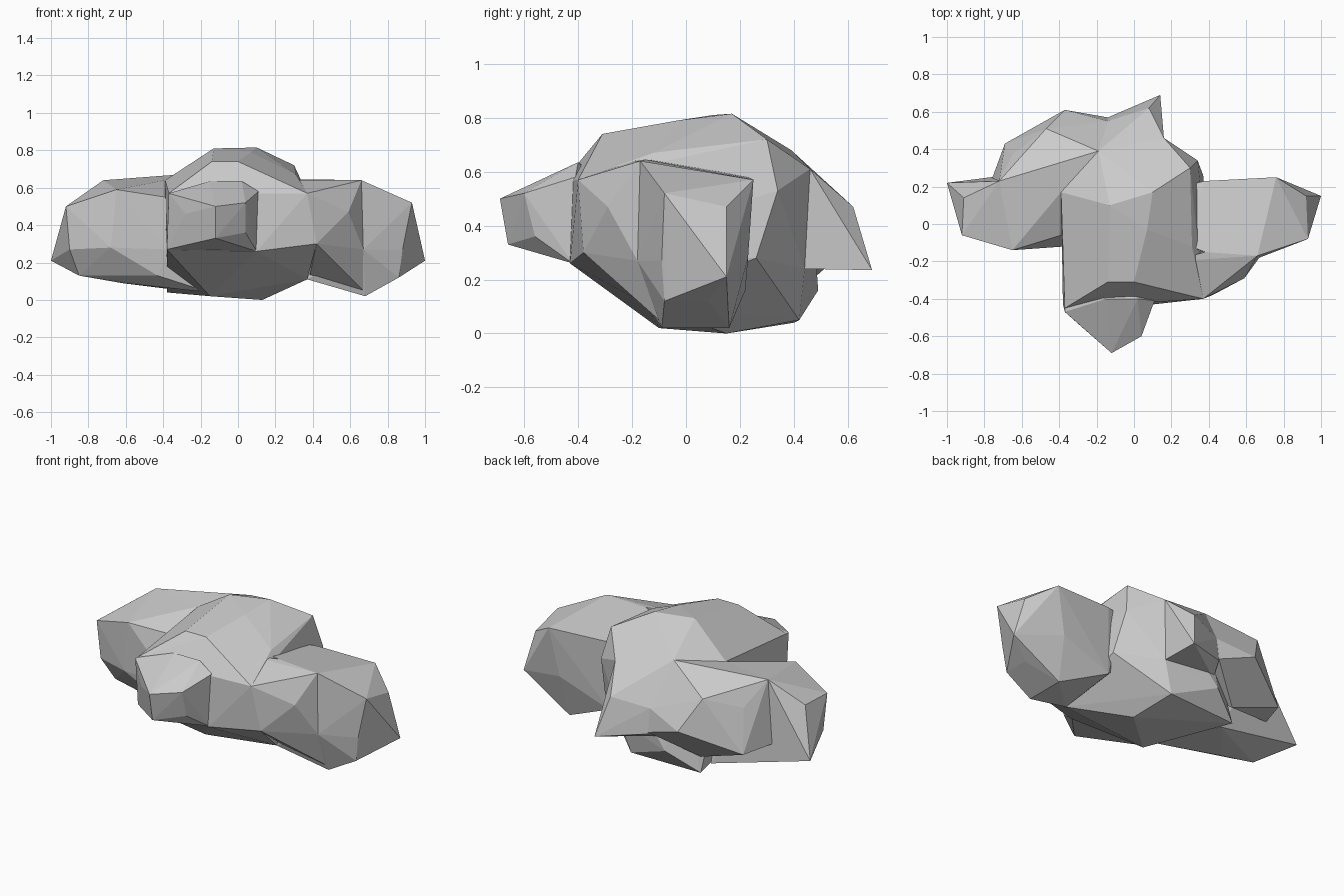
import bpy, bmesh


def chunk(name, corners):
    """Faceted convex stone chunk spanning a few corner points."""
    bm = bmesh.new()
    for c in corners:
        bm.verts.new(c)
    bmesh.ops.convex_hull(bm, input=bm.verts)
    loose = [v for v in bm.verts if not v.link_faces]
    bmesh.ops.delete(bm, geom=loose, context='VERTS')
    bmesh.ops.dissolve_limit(bm, angle_limit=0.05, verts=bm.verts, edges=bm.edges)
    bmesh.ops.recalc_face_normals(bm, faces=bm.faces)
    me = bpy.data.meshes.new(name)
    bm.to_mesh(me)
    bm.free()
    ob = bpy.data.objects.new(name, me)
    bpy.context.collection.objects.link(ob)
    return ob


# Central dome with the front right shoulder
rock = chunk("rock", [
    (-.13, .10, .81), (.10, .17, .815), (.07, -.03, .79), (.31, -.12, .67),
    (-.14, -.31, .74), (0, -.31, .74), (-.39, .17, .64), (-.19, .39, .68),
    (.37, -.40, .57), (.10, -.42, .58), (-.37, -.45, .57), (.34, .34, .53),
    (.30, .30, .72), (.16, .46, .61), (-.38, -.43, .27), (.10, -.43, .26),
    (.42, -.38, .30), (.37, .26, .28), (.14, .44, .24), (.37, -.15, .11),
    (.13, .15, 0), (-.15, -.10, .02), (-.38, .40, .04), (.08, .42, .05),
    (-.20, .49, .16)])

# Blunt front outcrop
front = chunk("front_outcrop", [
    (-.12, -.69, .50), (-.12, -.66, .33), (.04, -.60, .52), (.04, -.56, .36),
    (-.28, -.55, .46), (-.28, -.53, .40), (-.37, -.47, .57), (-.38, -.43, .27),
    (.11, -.41, .58), (.10, -.42, .26), (-.15, -.40, .635), (.02, -.40, .635),
    (-.37, -.3, .57), (-.1, -.2, .4)])

# Right arm
right = chunk("right_arm", [
    (.93, -.08, .52), (.92, .15, .47), (1, .15, .21), (.88, -.09, .27),
    (.86, -.08, .12), (.86, .08, .12), (.68, -.09, .02), (.68, .16, .02),
    (.66, -.17, .64), (.76, .25, .57), (.67, -.18, .27), (.70, .23, .28),
    (.38, .23, .58), (.38, -.15, .645), (.37, -.15, .11), (.37, .22, .16),
    (.25, .20, .58), (.25, -.10, .64), (.1, 0, .4)])

# Ledge bridging shoulder and right arm
ledge = chunk("right_ledge", [
    (.37, -.40, .57), (.59, -.29, .47), (.42, -.38, .30), (.56, -.27, .29),
    (.66, -.17, .64), (.67, -.18, .27), (.38, -.15, .645), (.38, -.12, .11),
    (.67, -.10, .05), (.2, -.2, .64)])

# Left arm
left = chunk("left_arm", [
    (-1, .22, .21), (-.92, -.06, .50), (-.91, .14, .50), (-.90, -.05, .27),
    (-.85, .02, .13), (-.65, -.14, .59), (-.68, -.13, .28), (-.72, .23, .64),
    (-.39, .17, .64), (-.39, -.06, .55), (-.62, .02, .09), (-.43, -.10, .13),
    (-.76, .24, .26), (-.38, .30, .06), (-.15, -.06, .04), (-.37, -.12, .27)])

# Back left block
block = chunk("back_left_block", [
    (-.37, .61, .37), (-.47, .51, .56), (-.65, .37, .50), (-.72, .23, .64),
    (-.69, .43, .245), (-.76, .24, .26), (-.39, .17, .64), (-.14, .55, .43),
    (-.19, .39, .68), (-.38, .40, .14), (-.14, .57, .29), (-.1, .2, .3)])

# Overhanging back spur
spur = chunk("back_spur", [
    (.14, .69, .235), (.08, .62, .47), (.16, .46, .61), (.14, .42, .24),
    (-.14, .57, .28), (-.14, .55, .43), (-.19, .39, .68), (-.1, .3, .65),
    (-.2, .45, .24)])

# Fuse the chunks into one solid rock
parts = [front, right, ledge, left, block, spur]
for p in parts:
    m = rock.modifiers.new("fuse_" + p.name, 'BOOLEAN')
    m.operation, m.solver, m.object = 'UNION', 'EXACT', p
deps = bpy.context.evaluated_depsgraph_get()
fused = bpy.data.meshes.new_from_object(rock.evaluated_get(deps))
rock.modifiers.clear()
rock.data = fused
for p in parts:
    bpy.data.objects.remove(p)
for f in rock.data.polygons:
    f.use_smooth = False
